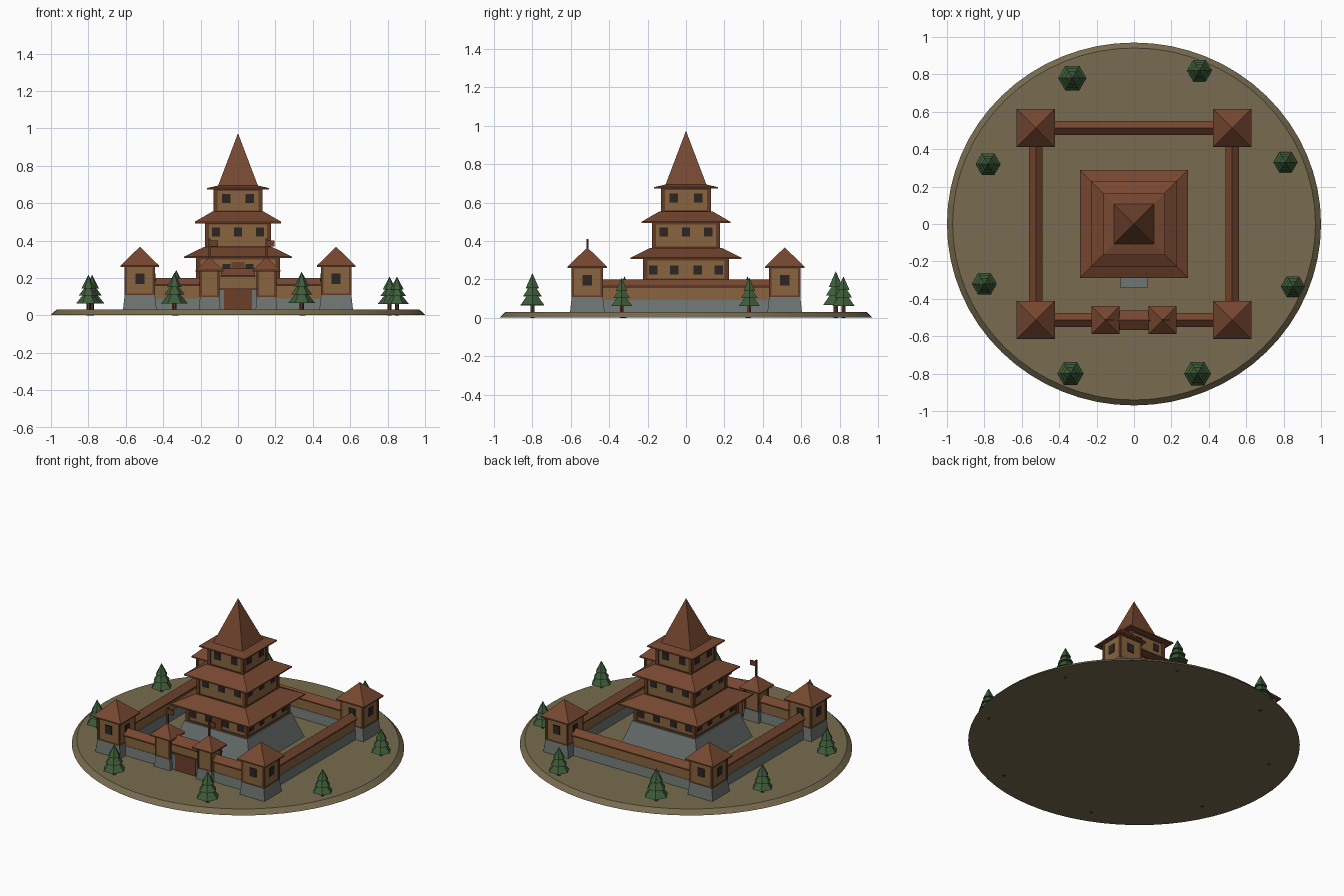
import bpy, bmesh, math
from mathutils import Matrix, Vector

cube = bpy.data.objects.get("Cube")
if cube:
    bpy.data.objects.remove(cube, do_unlink=True)


def material(name, r, g, b):
    """Flat material from display values 0-255, stored as linear."""
    col = [((c / 255 + 0.055) / 1.055) ** 2.4 for c in (r, g, b)] + [1]
    m = bpy.data.materials.new(name)
    m.use_nodes = True
    m.diffuse_color = col
    m.node_tree.nodes["Principled BSDF"].inputs["Base Color"].default_value = col
    return m


ground = material("earth", 120, 108, 80)
tile = material("roof_brown", 118, 71, 48)
wood = material("wall_timber", 136, 100, 63)
beam = material("dark_beam", 98, 60, 39)
stone = material("grey_stone", 110, 118, 114)
dark = material("window_dark", 44, 37, 35)
door_red = material("door_brown", 108, 62, 40)
leaf = material("pine_green", 62, 92, 57)
bark = material("bark", 90, 56, 38)


class Part:
    """Collects simple solids into one named object."""

    def __init__(self, name, mat):
        self.name, self.mat, self.bm = name, mat, bmesh.new()

    def taper(self, x, y, z0, z1, base, top=None, turn=0):
        """Four-sided block from half sizes at the base to half sizes at the top."""
        rot = Matrix.Rotation(turn * math.pi / 2, 4, 'Z')
        rings = []
        for z, (hx, hy) in ((z0, base), (z1, top or base)):
            rings.append([self.bm.verts.new(rot @ Vector((x + sx * hx, y + sy * hy, z)))
                          for sx, sy in ((-1, -1), (1, -1), (1, 1), (-1, 1))])
        lo, hi = rings
        self.bm.faces.new(lo[::-1])
        self.bm.faces.new(hi)
        for i in range(4):
            j = (i + 1) % 4
            self.bm.faces.new((lo[i], lo[j], hi[j], hi[i]))
        # Collapse the top to a ridge or a tip where it has no width
        bmesh.ops.remove_doubles(self.bm, verts=hi, dist=1e-5)
        return self

    def cone(self, x, y, z0, z1, r0, r1, sides, depth_ratio=1):
        bmesh.ops.create_cone(self.bm, cap_ends=True, segments=sides, radius1=r0, radius2=r1,
                              depth=z1 - z0,
                              matrix=Matrix.Translation((x, y, (z0 + z1) / 2))
                              @ Matrix.Diagonal((1, depth_ratio, 1, 1))
                              @ Matrix.Rotation(math.pi / 2, 4, 'Z'))
        return self

    def done(self):
        me = bpy.data.meshes.new(self.name)
        self.bm.to_mesh(me)
        self.bm.free()
        me.materials.append(self.mat)
        ob = bpy.data.objects.new(self.name, me)
        bpy.context.scene.collection.objects.link(ob)


def sq(h):
    return (h, h)


def roof(part, x, y, z0, z1, base, top, lip=0.008):
    """Thin eave slab with a sloped roof on it."""
    part.taper(x, y, z0, z0 + lip, base)
    part.taper(x, y, z0 + lip, z1, base, top)


def frame(part, x, y, z0, z1, h, w):
    """Corner posts with a sill and a top plate."""
    for sx in (-1, 1):
        for sy in (-1, 1):
            part.taper(x + sx * (h - w / 2), y + sy * (h - w / 2), z0, z1, sq(w))
    part.taper(x, y, z1 - w, z1, sq(h + w / 3))
    part.taper(x, y, z0, z0 + w, sq(h + w / 3))


# Round ground plate, slightly shorter front to back
Part("ground_plate", ground).cone(0, 0, 0.003, 0.032, 1.0, 0.97, 64, 0.97).done()

# Keep: stone plinth and step
Part("keep_plinth", stone).taper(0, 0, 0.03, 0.195, sq(0.285), sq(0.23)).done()
Part("keep_step", stone).taper(0, -0.29, 0.03, 0.09, (0.072, 0.052)).done()

# Keep: three storeys with frames, windows and skirt roofs
# wall half width, bottom, top, eave half width, roof top, roof top half width, windows
storeys = (
    (0.218, 0.195, 0.31, 0.288, 0.365, 0.185, (-0.17, -0.062, 0.062, 0.17), 0.25),
    (0.172, 0.36, 0.497, 0.231, 0.555, 0.138, (-0.117, 0, 0.117), 0.447),
    (0.125, 0.55, 0.677, 0.166, 0.694, 0.108, (-0.063, 0.063), 0.625),
)
walls = Part("keep_walls", wood)
frames = Part("keep_frames", beam)
roofs = Part("keep_roofs", tile)
panes = Part("keep_windows", dark)
for h, z0, z1, eave, rz, rt, xs, wz in storeys:
    walls.taper(0, 0, z0, z1, sq(h))
    frame(frames, 0, 0, z0, z1, h, 0.011)
    roof(roofs, 0, 0, z1 - 0.004, rz, sq(eave), sq(rt))
    for side in range(4):
        for x in xs:
            panes.taper(x, -h, wz - 0.024, wz + 0.024, (0.022, 0.004), turn=side)
for p in (walls, frames, roofs, panes):
    p.done()
Part("keep_door", door_red).taper(0, -0.218, 0.195, 0.285, (0.036, 0.005)).done()

# Spire with a small tip
spire = Part("keep_spire", tile)
spire.taper(0, 0, 0.69, 0.945, sq(0.108), sq(0.011))
spire.taper(0, 0, 0.945, 0.975, sq(0.011), sq(0)).done()

# Corner towers
TX, TY = 0.525, 0.514
bases = Part("tower_bases", stone)
bodies = Part("tower_walls", wood)
posts = Part("tower_frames", beam)
caps = Part("tower_roofs", tile)
slits = Part("tower_windows", dark)
for x in (-TX, TX):
    for y in (-TY, TY):
        bases.taper(x, y, 0.03, 0.11, sq(0.09), sq(0.081))
        bodies.taper(x, y, 0.11, 0.265, sq(0.079))
        frame(posts, x, y, 0.11, 0.265, 0.079, 0.007)
        roof(caps, x, y, 0.26, 0.367, sq(0.102), sq(0))
        for s in (-1, 1):
            slits.taper(x, y + s * 0.079, 0.168, 0.224, (0.024, 0.004))
            slits.taper(x + s * 0.079, y, 0.168, 0.224, (0.004, 0.024))
for p in (bases, bodies, posts, caps, slits):
    p.done()

# Curtain walls: two sides, the back, and two front pieces beside the gate
footing = Part("wall_footings", stone)
curtain = Part("wall_timbers", wood)
coping = Part("wall_roofs", tile)
runs = [(x, 0, 0, 0.445) for x in (-TX, TX)] + [(0, TY, 0.455, 0)]
runs += [(x, -TY, 0.13, 0) for x in (-0.32, 0.32)]
for x, y, lx, ly in runs:
    def size(w):
        return (lx or w, ly or w)
    footing.taper(x, y, 0.03, 0.092, size(0.033), size(0.026))
    curtain.taper(x, y, 0.092, 0.165, size(0.023))
    roof(coping, x, y, 0.158, 0.2, size(0.037), size(0))
for p in (footing, curtain, coping):
    p.done()

# Gatehouse: twin turrets with flags
GX = 0.152
gate_base = Part("gate_bases", stone)
gate_body = Part("gate_walls", wood)
gate_posts = Part("gate_frames", beam)
gate_roof = Part("gate_roofs", tile)
poles = Part("flag_poles", bark)
flags = Part("flags", door_red)
for x in (-GX, GX):
    gate_base.taper(x, -TY, 0.03, 0.1, sq(0.058), sq(0.051))
    gate_body.taper(x, -TY, 0.1, 0.24, sq(0.05))
    frame(gate_posts, x, -TY, 0.1, 0.24, 0.05, 0.006)
    roof(gate_roof, x, -TY, 0.234, 0.312, sq(0.075), sq(0))
    poles.taper(x, -TY, 0.3, 0.412, sq(0.005))
    flags.taper(x + 0.024, -TY, 0.37, 0.402, (0.02, 0.003))

# Gate passage: jambs, lintel, doors and ridge roof
gate_base.taper(0, -TY, 0.03, 0.14, (0.1, 0.028))
gate_body.taper(0, -TY, 0.14, 0.21, (0.105, 0.03))
gate_posts.taper(0, -TY, 0.135, 0.147, (0.1, 0.036))
roof(gate_roof, 0, -TY, 0.205, 0.252, (0.092, 0.052), (0.092, 0))
for p in (gate_base, gate_body, gate_posts, gate_roof, poles, flags):
    p.done()
Part("gate_doors", door_red).taper(0, -TY, 0.03, 0.135, (0.075, 0.033)).done()

# Pines around the walls: x, y, scale
trees = ((-0.33, 0.78, 1.05), (0.35, 0.82, 0.92), (-0.78, 0.32, 0.92), (0.81, 0.33, 0.88),
         (-0.8, -0.32, 0.92), (0.85, -0.335, 0.88), (-0.34, -0.8, 0.98), (0.34, -0.8, 1.0))
trunks = Part("tree_trunks", bark)
needles = Part("tree_needles", leaf)
for x, y, s in trees:
    trunks.cone(x, y, 0, 0.08, 0.012 * s, 0.012 * s, 6)
    for z, r, height in ((0.036, 0.072, 0.09), (0.083, 0.056, 0.075), (0.125, 0.04, 0.078)):
        needles.cone(x, y, 0.03 + z * s, 0.03 + (z + height) * s, r * s, 0, 6)
trunks.done()
needles.done()
